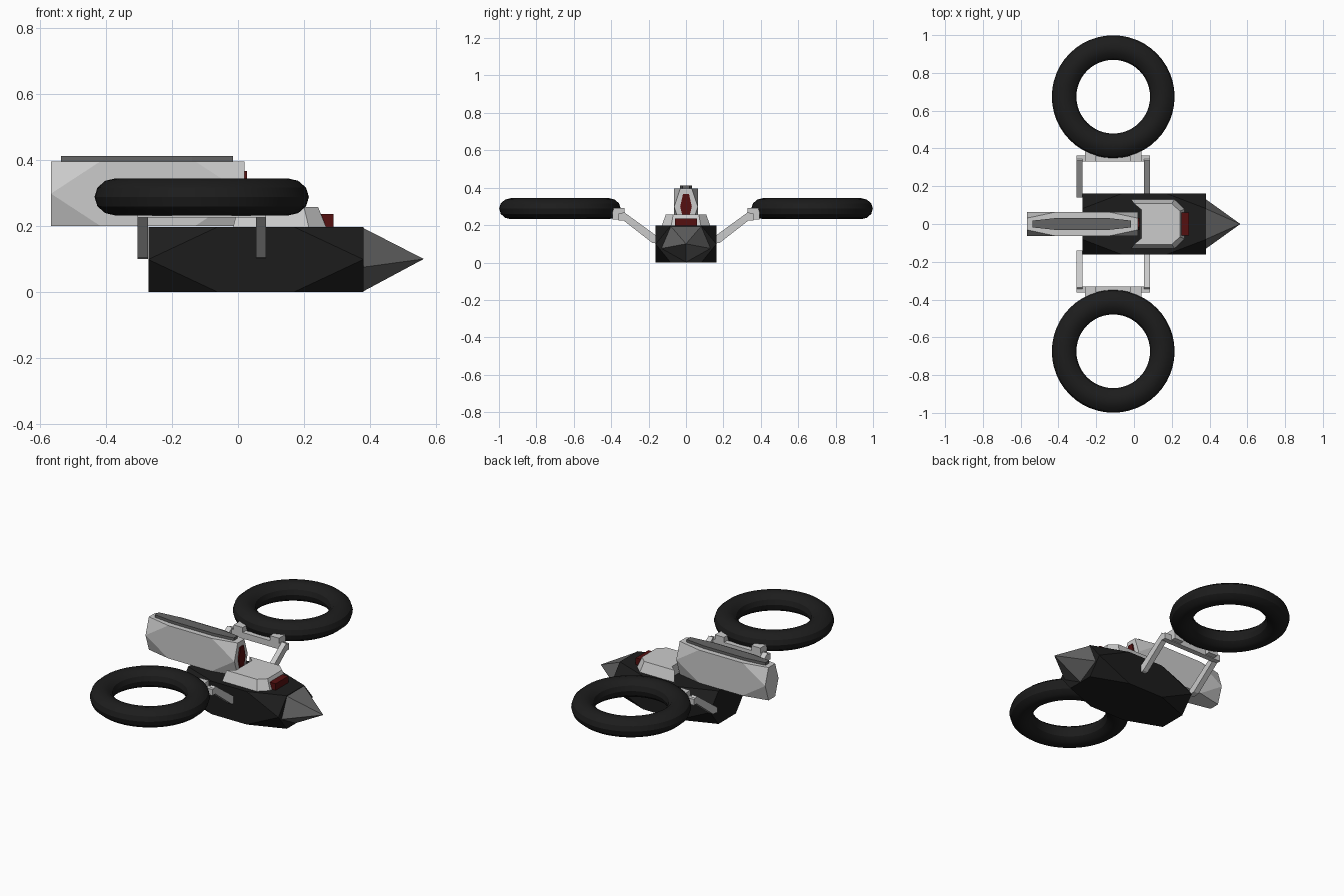
import bpy, bmesh
from math import sin, cos, pi
from mathutils import Vector

if "Cube" in bpy.data.objects:
    bpy.data.objects.remove(bpy.data.objects["Cube"])


def material(name, rgb):
    m = bpy.data.materials.new(name)
    m.diffuse_color = (*rgb, 1)
    m.use_nodes = True
    m.node_tree.nodes["Principled BSDF"].inputs["Base Color"].default_value = m.diffuse_color
    return m


BLACK = material("black", (0.012, 0.012, 0.012))
DARK = material("dark_grey", (0.13, 0.13, 0.13))
RED = material("dark_red", (0.09, 0.005, 0.005))


def finish(bm, name, mat=None):
    bmesh.ops.recalc_face_normals(bm, faces=bm.faces)
    me = bpy.data.meshes.new(name)
    bm.to_mesh(me)
    bm.free()
    ob = bpy.data.objects.new(name, me)
    bpy.context.collection.objects.link(ob)
    if mat:
        me.materials.append(mat)
    return ob


def hull_of(name, points, mat=None):
    """Convex solid around a set of points."""
    bm = bmesh.new()
    for p in points:
        bm.verts.new(p)
    bmesh.ops.remove_doubles(bm, verts=bm.verts, dist=1e-5)
    bmesh.ops.convex_hull(bm, input=bm.verts)
    bmesh.ops.dissolve_limit(bm, angle_limit=0.01, verts=bm.verts, edges=bm.edges)
    return finish(bm, name, mat)


def cut_box(name, lo, hi, cut=(0, 0, 0), mat=None):
    """Box whose eight corners are sliced off by the given distances."""
    lo, hi = Vector(lo), Vector(hi)
    c, h = (lo + hi) / 2, (hi - lo) / 2
    pts = []
    for sx in (-1, 1):
        for sy in (-1, 1):
            for sz in (-1, 1):
                s = (sx, sy, sz)
                for axis in range(3):
                    p = Vector([c[i] + s[i] * h[i] for i in range(3)])
                    p[axis] -= s[axis] * cut[axis]
                    pts.append(p)
    return hull_of(name, pts, mat)


def loft(name, lower, upper, z0, z1, mat=None):
    """Solid between two matching outlines."""
    bm = bmesh.new()
    a = [bm.verts.new((x, y, z0)) for x, y in lower]
    b = [bm.verts.new((x, y, z1)) for x, y in upper]
    n = len(a)
    bm.faces.new(a)
    bm.faces.new(b)
    for i in range(n):
        j = (i + 1) % n
        bm.faces.new((a[i], a[j], b[j], b[i]))
    return finish(bm, name, mat)


def mirrored(half):
    return half + [(x, -y) for x, y in reversed(half)]


# Lower hull with sliced corners and five-sided nose
cut_box("hull", (-0.272, -0.162, 0), (0.38, 0.162, 0.197), (0.21, 0.08, 0.0985), BLACK)
nose = [(0.563, 0, 0.1)]
for i in range(5):
    a = -pi / 2 + i * 2 * pi / 5
    nose.append((0.38, 0.138 * cos(a), 0.108 + 0.106 * sin(a)))
hull_of("nose_cone", nose, DARK)

# Rear pod, its top plate and front light
cut_box("rear_pod", (-0.567, -0.063, 0.2), (0.02, 0.063, 0.396), (0.15, 0.032, 0.098))
plate = mirrored([(-0.537, 0.018), (-0.41, 0.032), (-0.14, 0.032), (-0.015, 0.018)])
loft("top_plate", plate, plate, 0.39, 0.412, DARK)
light = [(-0.016, 0.235), (-0.031, 0.3), (-0.016, 0.366)]
light += [(-y, z) for y, z in light]
hull_of("pod_light", [(x, y, z) for x in (0.01, 0.028) for y, z in light], RED)

# Front saddle block with notched back, and front light
loft("saddle_block",
     mirrored([(0.035, 0.09), (-0.015, 0.13), (0.215, 0.13), (0.268, 0.08)]),
     mirrored([(0.04, 0.075), (0.0, 0.108), (0.2, 0.108), (0.243, 0.068)]),
     0.195, 0.257)
cut_box("front_light", (0.2, -0.06, 0.195), (0.29, 0.06, 0.236), mat=RED)

# Side struts, rails, ring mounts and rings
strut = [(0.14, 0.1), (0.14, 0.13), (0.335, 0.272), (0.36, 0.245), (0.18, 0.105)]
for side, s in (("left", -1), ("right", 1)):
    for i, (x0, x1) in enumerate(((-0.305, -0.273), (0.054, 0.085))):
        hull_of(f"{side}_strut_{i}",
                [(x, s * y, z) for x in (x0, x1) for y, z in strut])
    ys = sorted((s * 0.33, s * 0.362))
    cut_box(f"{side}_rail", (-0.305, ys[0], 0.226), (0.085, ys[1], 0.262))
    ys = sorted((s * 0.33, s * 0.392))
    for i, x0 in enumerate((-0.26, -0.02)):
        cut_box(f"{side}_mount_{i}", (x0, ys[0], 0.23), (x0 + 0.06, ys[1], 0.292))
    bpy.ops.mesh.primitive_torus_add(
        location=(-0.11, s * 0.674, 0.288), major_segments=48, minor_segments=12,
        major_radius=0.26, minor_radius=0.065)
    ring = bpy.context.object
    ring.name = f"{side}_ring"
    ring.scale.z = 0.87
    ring.data.materials.append(BLACK)
    bpy.ops.object.transform_apply(location=False, rotation=False, scale=True)
    bpy.ops.object.shade_smooth_by_angle()
